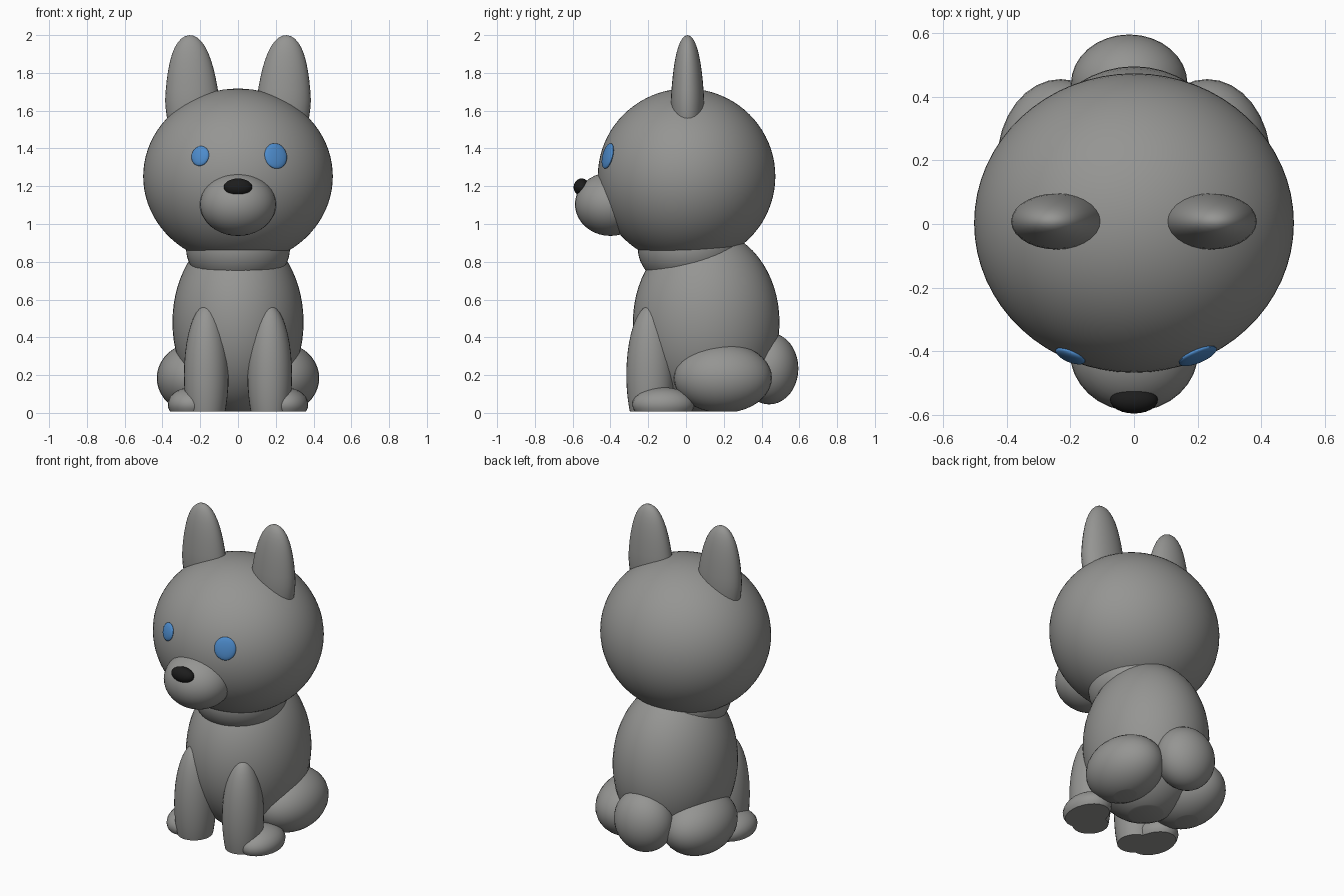
import bpy, bmesh, math
from mathutils import Matrix, Vector, Euler

if "Cube" in bpy.data.objects:
    bpy.data.objects.remove(bpy.data.objects["Cube"])


def material(name, rgb):
    m = bpy.data.materials.new(name)
    m.diffuse_color = (*rgb, 1)
    m.use_nodes = True
    m.node_tree.nodes["Principled BSDF"].inputs["Base Color"].default_value = m.diffuse_color
    return m


GREY = material("grey fur", (0.30, 0.30, 0.29))
BLUE = material("blue eye", (0.075, 0.26, 0.60))
BLACK = material("black nose", (0.012, 0.012, 0.012))


def blob(name, centre, radii, mat=GREY, rot=(0, 0, 0), segs=32, rings=20, taper=0.0, floor=0.008):
    """Ellipsoid, optionally narrowing upwards, cut flat at the floor."""
    bm = bmesh.new()
    bmesh.ops.create_uvsphere(bm, u_segments=segs, v_segments=rings, radius=1)
    for v in bm.verts:
        k = 1 - taper * max(v.co.z, 0) * (1 - max(v.co.z, 0))
        v.co = Vector((v.co.x * radii[0] * k, v.co.y * radii[1] * k, v.co.z * radii[2]))
    bm.transform(Matrix.Translation(centre) @ Euler(rot).to_matrix().to_4x4())
    if min(v.co.z for v in bm.verts) < floor:
        bmesh.ops.bisect_plane(bm, geom=bm.verts[:] + bm.edges[:] + bm.faces[:],
                               plane_co=(0, 0, floor), plane_no=(0, 0, 1), clear_inner=True)
        rim = [e for e in bm.edges if e.is_boundary]
        bmesh.ops.holes_fill(bm, edges=rim, sides=0)
    bmesh.ops.recalc_face_normals(bm, faces=bm.faces)
    me = bpy.data.meshes.new(name)
    bm.to_mesh(me)
    bm.free()
    me.shade_smooth()
    me.set_sharp_from_angle(angle=math.radians(40))
    me.materials.append(mat)
    ob = bpy.data.objects.new(name, me)
    bpy.context.collection.objects.link(ob)
    return ob


# head, neck and torso
HEAD_C, HEAD_R = Vector((0, 0.003, 1.252)), (0.502, 0.47, 0.465)
blob("head", HEAD_C, HEAD_R, segs=64, rings=40)
blob("neck", (0, 0.02, 0.87), (0.275, 0.275, 0.22), segs=48, rings=28)
blob("body", (0, 0.107, 0.48), (0.347, 0.388, 0.49), segs=48, rings=32)

# muzzle and nose
blob("muzzle", (0, -0.40, 1.105), (0.202, 0.188, 0.168))
blob("nose", (0, -0.553, 1.195), (0.075, 0.042, 0.046), BLACK, segs=24, rings=14)

# tail
blob("tail", (-0.015, 0.44, 0.235), (0.183, 0.155, 0.19))

for s, side in ((-1, "left"), (1, "right")):
    # ears
    blob(f"ear_{side}", (s * 0.243, 0.008, 1.66), (0.143, 0.088, 0.34),
         rot=(0, math.radians(2.5 * s), 0), segs=28, rings=20, taper=0.2)
    # legs and feet
    blob(f"front_leg_{side}", (s * 0.168, -0.19, 0.20), (0.118, 0.126, 0.37))
    blob(f"haunch_{side}", (s * 0.23, 0.195, 0.185), (0.2, 0.26, 0.185))
    blob(f"hind_foot_{side}", (s * 0.25, -0.12, 0.045), (0.122, 0.165, 0.09), segs=24, rings=14)
    # eyes: thin lenses lying on the head surface (one sits deeper)
    x, z = s * 0.2, 1.36
    dx, dz = x / HEAD_R[0], (z - HEAD_C.z) / HEAD_R[2]
    y = HEAD_C.y - HEAD_R[1] * math.sqrt(1 - dx * dx - dz * dz)
    n = Vector((x / HEAD_R[0] ** 2, (y - HEAD_C.y) / HEAD_R[1] ** 2, (z - HEAD_C.z) / HEAD_R[2] ** 2)).normalized()
    r = 0.064 if s > 0 else 0.05
    blob(f"eye_{side}", Vector((x, y, z)), (r, 0.016, r * 1.08), BLUE,
         rot=n.to_track_quat('-Y', 'Z').to_euler(), segs=24, rings=14)
